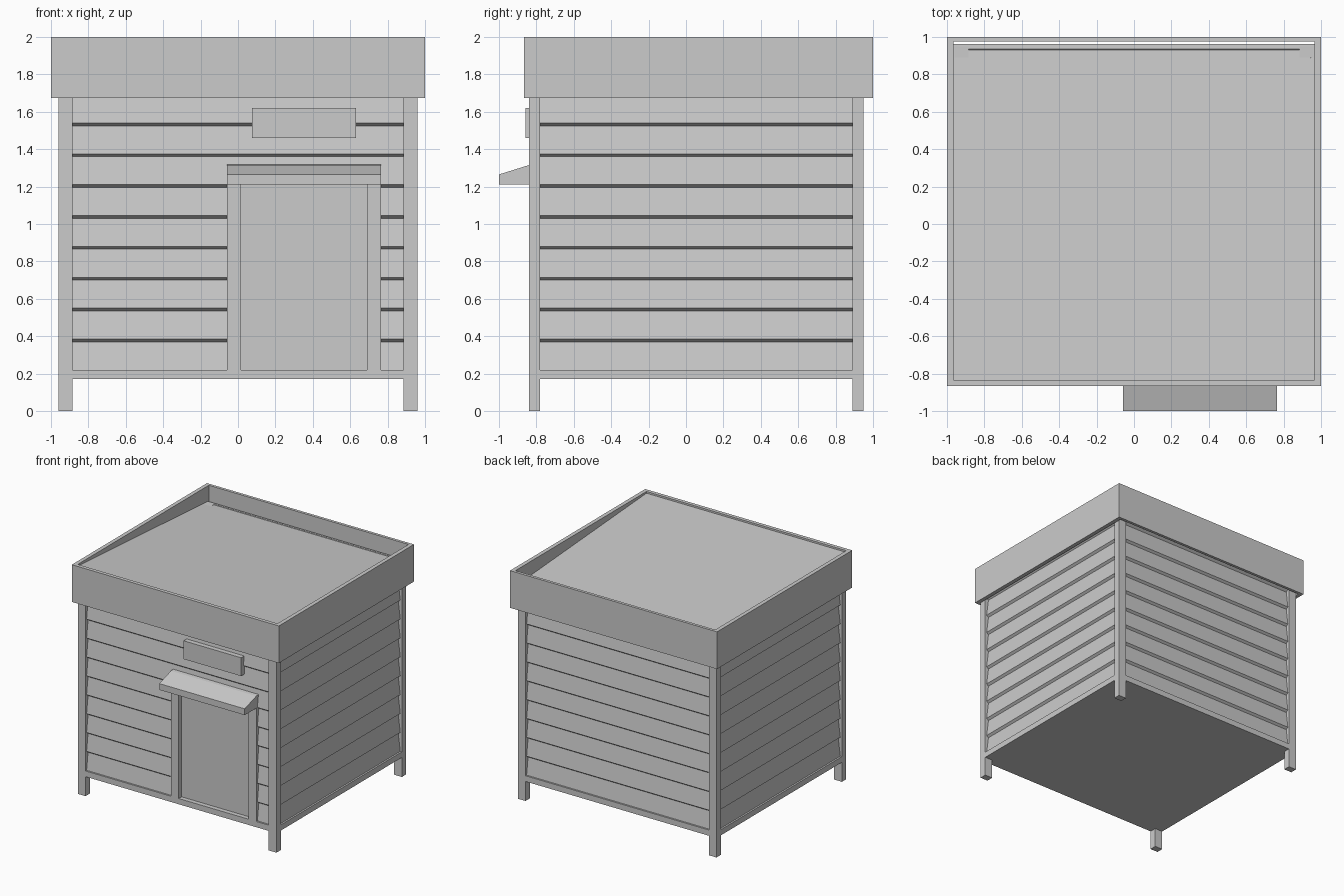
import bpy

if "Cube" in bpy.data.objects:
    bpy.data.objects.remove(bpy.data.objects["Cube"])

X0, X1, Y0, Y1 = -0.96, 0.96, -0.84, 0.95   # outer faces of the frame
PX, PY = 0.075, 0.06                         # post section
PITCH, LIP = 0.165, 0.015                    # clapboard spacing and bevel
BASE, FLOOR_TOP, WALL_TOP = 0.17, 0.22, 1.87


def mesh_object(name, verts, faces):
    me = bpy.data.meshes.new(name)
    me.from_pydata(verts, [], faces)
    me.update()
    ob = bpy.data.objects.new(name, me)
    bpy.context.collection.objects.link(ob)
    return ob


def box(name, x0, x1, y0, y1, z0, z1):
    verts = [(x, y, z) for z in (z0, z1)
             for x, y in ((x0, y0), (x1, y0), (x1, y1), (x0, y1))]
    faces = [(3, 2, 1, 0), (4, 5, 6, 7)]
    faces += [(i, (i + 1) % 4, (i + 1) % 4 + 4, i + 4) for i in range(4)]
    return mesh_object(name, verts, faces)


def side_prism(name, x0, x1, profile):
    """Extrude a (y, z) profile, counter-clockwise seen from +x, along x."""
    n = len(profile)
    verts = [(x, y, z) for x in (x0, x1) for y, z in profile]
    faces = [tuple(range(n))[::-1], tuple(range(n, 2 * n))]
    faces += [(i, (i + 1) % n, (i + 1) % n + n, i + n) for i in range(n)]
    return mesh_object(name, verts, faces)


def siding(name, start, end, first, last):
    """Sawtooth clapboards; the wall's outside is on the right of start->end."""
    dx, dy = end[0] - start[0], end[1] - start[1]
    length = (dx * dx + dy * dy) ** 0.5
    nx, ny = dy / length, -dx / length
    profile = []
    for k in range(first, last):
        z = FLOOR_TOP + k * PITCH
        profile += [(-0.015, z), (-0.035, z + PITCH - LIP)]
    profile.append((-0.015, FLOOR_TOP + last * PITCH))
    verts = [(p[0] + nx * o, p[1] + ny * o, z)
             for o, z in profile for p in (start, end)]
    faces = [(2 * i, 2 * i + 1, 2 * i + 3, 2 * i + 2)
             for i in range(len(profile) - 1)]
    return mesh_object(name, verts, faces)


# Corner posts
for side, x in (("left", X0), ("right", X1 - PX)):
    for end, y in (("front", Y0), ("back", Y1 - PY)):
        box(f"{end}_{side}_post", x, x + PX, y, y + PY, 0, WALL_TOP)

# Bottom rails and floor
ix0, ix1, iy0, iy1 = X0 + PX, X1 - PX, Y0 + PY, Y1 - PY
box("front_rail", ix0, ix1, Y0, iy0, BASE, FLOOR_TOP)
box("back_rail", ix0, ix1, iy1, Y1, BASE, FLOOR_TOP)
box("left_rail", X0, ix0, iy0, iy1, BASE, FLOOR_TOP)
box("right_rail", ix1, X1, iy0, iy1, BASE, FLOOR_TOP)
box("floor", ix0, ix1, iy0, iy1, BASE, FLOOR_TOP)

# Clapboard walls, the front one split around the door
D0, D1, JAMB, DOOR_TOP = -0.06, 0.765, 0.075, 1.21
siding("front_siding_left", (ix0, Y0), (D0, Y0), 0, 6)
siding("front_siding_right", (D1, Y0), (ix1, Y0), 0, 6)
siding("front_siding_top", (ix0, Y0), (ix1, Y0), 6, 10)
siding("right_siding", (X1, iy0), (X1, iy1), 0, 10)
siding("back_siding", (ix1, Y1), (ix0, Y1), 0, 10)
siding("left_siding", (X0, iy1), (X0, iy0), 0, 10)

# Door, jambs and sloping canopy
box("left_jamb", D0, D0 + JAMB, Y0, iy0, FLOOR_TOP, DOOR_TOP)
box("right_jamb", D1 - JAMB, D1, Y0, iy0, FLOOR_TOP, DOOR_TOP)
box("door", D0 + JAMB, D1 - JAMB, Y0 + 0.04, iy0, FLOOR_TOP, DOOR_TOP)
side_prism("door_canopy", D0, D1,
           [(-1, 1.21), (-0.80, 1.21), (-0.80, 1.32), (-0.84, 1.315), (-1, 1.265)])

# Blank sign board
box("sign_board", 0.075, 0.63, -0.857, -0.81, 1.46, 1.62)

# Fascia: a mitred rectangular ring around the roof
outer = [(-1, -0.865), (1, -0.865), (1, 1), (-1, 1)]
inner = [(-0.965, -0.833), (0.965, -0.833), (0.965, 0.975), (-0.965, 0.975)]
verts, faces = [], []
for o, i in zip(outer, inner):
    verts += [(*o, 1.675), (*o, 2.0), (*i, 2.0), (*i, 1.675)]
for c in range(4):
    a, b = 4 * c, 4 * ((c + 1) % 4)
    faces += [(a + j, b + j, b + (j + 1) % 4, a + (j + 1) % 4) for j in range(4)]
mesh_object("roof_fascia", verts, faces)

# Roof panel falling towards the back, leaving a drainage gap
side_prism("roof_panel", -0.965, 0.965,
           [(-0.833, 1.96), (0.963, 1.84), (0.963, 1.865), (-0.833, 1.985)])
